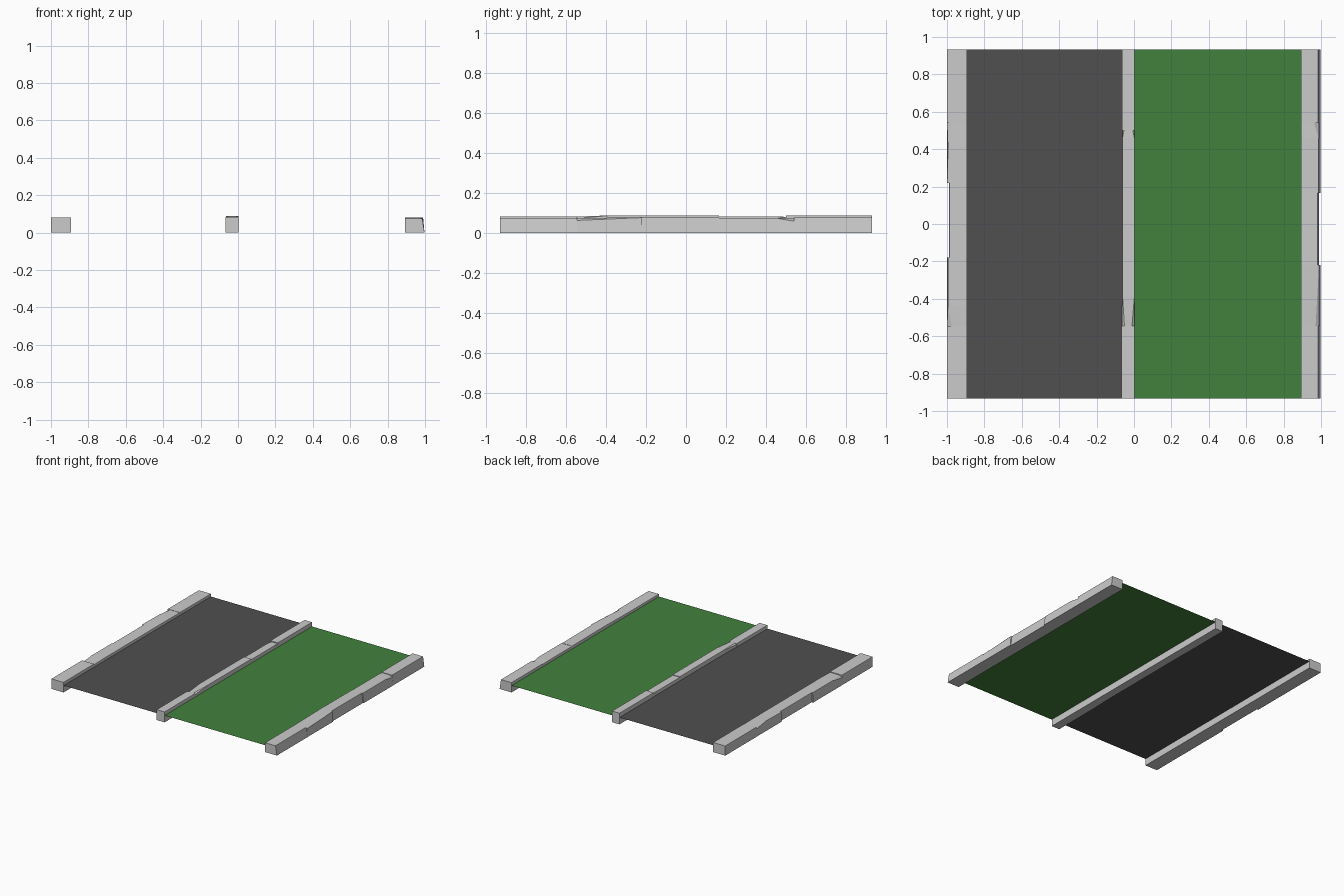
import bpy

if "Cube" in bpy.data.objects:
    bpy.data.objects.remove(bpy.data.objects["Cube"])

END = 0.932
LANE_Z = 0.055


def colour(name, rgb):
    mat = bpy.data.materials.new(name)
    mat.diffuse_color = (*rgb, 1)
    mat.use_nodes = True
    mat.node_tree.nodes["Principled BSDF"].inputs["Base Color"].default_value = mat.diffuse_color
    return mat


def mesh_object(name, verts, faces, mat=None):
    me = bpy.data.meshes.new(name)
    me.from_pydata(verts, [], faces)
    me.update()
    ob = bpy.data.objects.new(name, me)
    bpy.context.collection.objects.link(ob)
    if mat:
        me.materials.append(mat)
    return ob


def kerb(name, stations):
    """Loft a chipped stone along y.
    Station: y, left base, left top, right top, right base, height, left chip, right chip."""
    verts, faces = [], []
    for y, lb, lt, rt, rb, h, cl, cr in stations:
        drop_l, drop_r = 0.002 + cl * 0.5, 0.002 + cr * 0.5
        verts += [(lb, y, 0), (lt, y, h - drop_l), (lt + cl + 0.001, y, h),
                  (rt - cr - 0.001, y, h), (rt, y, h - drop_r), (rb, y, 0)]
    n = 6
    for s in range(len(stations) - 1):
        a, b = s * n, (s + 1) * n
        for i in range(n):
            j = (i + 1) % n
            faces.append((a + j, a + i, b + i, b + j))
    faces.append(tuple(range(n)))
    faces.append(tuple(reversed(range(len(verts) - n, len(verts)))))
    return mesh_object(name, verts, faces)


# outer kerb on the paved side
L, R = -1.0, -0.892
kerb("left_kerb", [
    (-END, L, L, R, R, 0.080, 0, 0),
    (-0.545, L, L, R, R, 0.080, 0, 0),
    (-0.545, L, L, R, R, 0.074, 0.025, 0),
    (-0.44, L, -0.995, R, R, 0.077, 0, 0),
    (-0.18, L, -0.995, R, R, 0.077, 0, 0),
    (-0.18, -0.988, -0.988, R, R, 0.077, 0, 0),
    (0.22, -0.988, -0.988, R, R, 0.077, 0, 0),
    (0.22, L, L, R, R, 0.077, 0, 0),
    (0.42, L, -0.995, R, R, 0.077, 0, 0),
    (0.54, L, L, R, R, 0.075, 0.02, 0),
    (0.54, L, L, R, R, 0.077, 0, 0),
    (END, L, L, R, R, 0.077, 0, 0)])

# kerb between the two strips
L, R = -0.068, 0.003
kerb("middle_kerb", [
    (-END, L, L, R, R, 0.083, 0, 0),
    (-0.545, L, L, R, R, 0.083, 0, 0),
    (-0.545, L, -0.065, R, R, 0.083, 0.013, 0.013),
    (-0.39, -0.062, -0.062, R, R, 0.089, 0, 0),
    (0.165, -0.062, -0.062, R, R, 0.088, 0, 0),
    (0.165, -0.062, -0.062, R, R, 0.083, 0, 0),
    (0.46, -0.062, -0.062, R, R, 0.083, 0, 0),
    (0.50, -0.062, -0.062, R, R, 0.082, 0.008, 0.008),
    (0.50, -0.064, -0.064, R, R, 0.089, 0, 0),
    (END, -0.064, -0.064, R, R, 0.089, 0, 0)])

# outer kerb on the grass side, leaning inward on its outer face
L, R = 0.892, 0.997
kerb("right_kerb", [
    (-END, L, L, 0.985, R, 0.075, 0, 0),
    (-0.545, L, L, 0.985, R, 0.075, 0, 0),
    (-0.545, L, L, 0.990, R, 0.075, 0, 0.018),
    (-0.22, L, L, 0.990, R, 0.080, 0, 0),
    (-0.22, L, L, 0.982, 0.990, 0.080, 0, 0),
    (0.165, L, L, 0.982, 0.990, 0.078, 0, 0),
    (0.165, L, L, 0.988, R, 0.076, 0, 0),
    (0.46, L, L, 0.988, R, 0.076, 0, 0),
    (0.54, L, L, 0.988, R, 0.074, 0, 0.024),
    (0.54, L, L, 0.986, R, 0.078, 0, 0),
    (END, L, L, 0.986, R, 0.078, 0, 0)])


# flat strips between the kerbs
def strip(name, x0, x1, mat):
    mesh_object(name, [(x0, -END, LANE_Z), (x1, -END, LANE_Z),
                       (x1, END, LANE_Z), (x0, END, LANE_Z)], [(0, 1, 2, 3)], mat)


strip("paved_strip", -0.893, -0.061, colour("paving", (0.08, 0.08, 0.08)))
strip("grass_strip", 0.002, 0.893, colour("grass", (0.055, 0.22, 0.045)))
